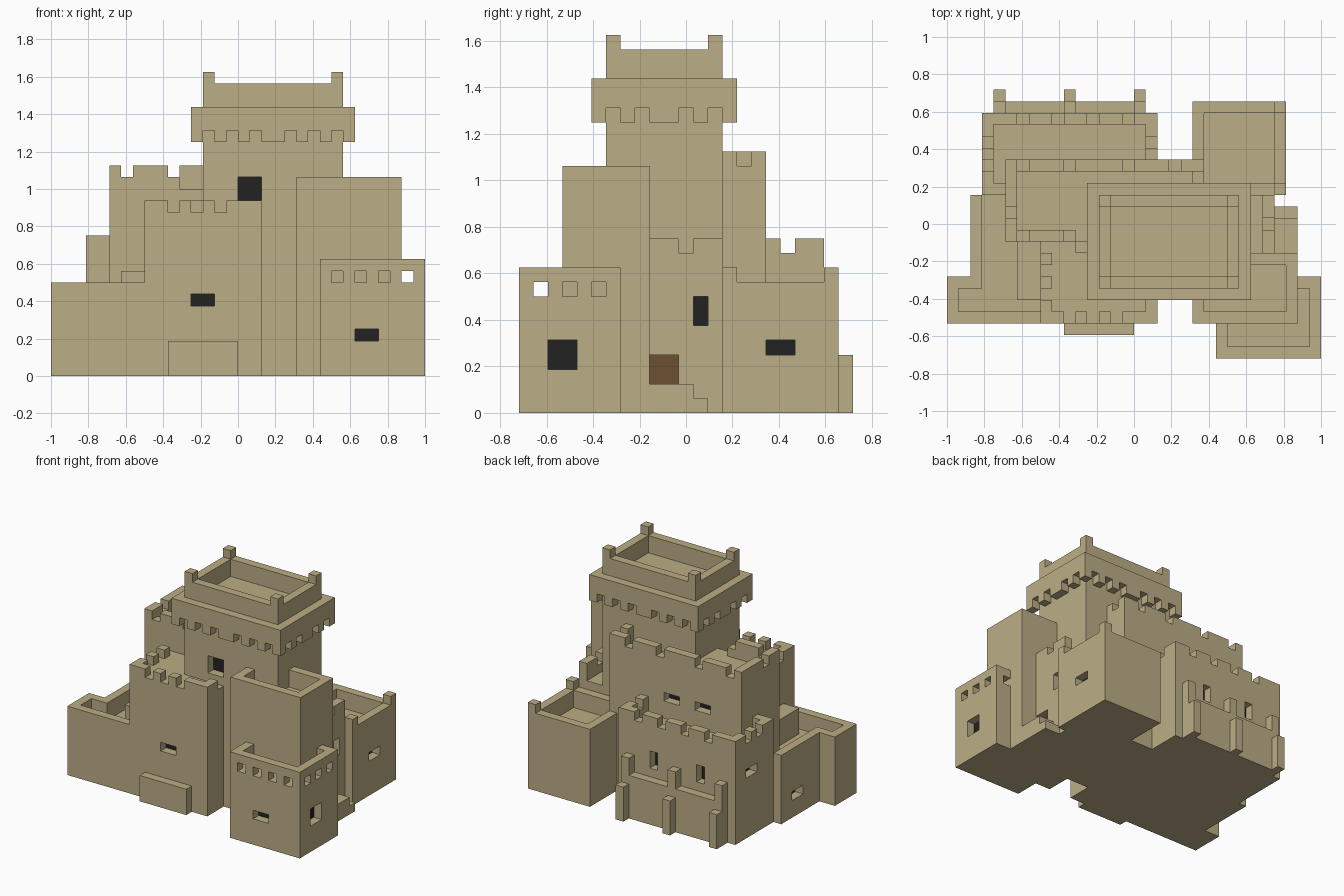
import bpy, bmesh
from mathutils import Vector

UNIT = 1 / 16          # size of one masonry block
DIRS = [Vector(d) for d in ((1, 0, 0), (-1, 0, 0), (0, 1, 0), (0, -1, 0), (0, 0, 1), (0, 0, -1))]

cube = bpy.data.objects.get("Cube")
if cube:
    bpy.data.objects.remove(cube)


def make_material(name, rgb):
    mat = bpy.data.materials.new(name)
    mat.use_nodes = True
    mat.diffuse_color = (*rgb, 1)
    mat.node_tree.nodes["Principled BSDF"].inputs["Base Color"].default_value = (*rgb, 1)
    return mat


MATERIALS = [make_material("sandstone", (0.497, 0.423, 0.235)),
             make_material("dark_opening", (0.016, 0.016, 0.016)),
             make_material("door_wood", (0.147, 0.082, 0.032))]
SAND, DARK, WOOD = range(len(MATERIALS))


def cells(x, y, z):
    return {(i, j, k) for i in range(*x) for j in range(*y) for k in range(*z)}


class Part:
    """A piece of blockwork: fill boxes, carve boxes, then build the outer skin."""

    def __init__(self, name, x, y, z):
        self.name, self.solid, self.openings = name, cells(x, y, z), {}

    def fill(self, x, y, z):
        self.solid |= cells(x, y, z)
        return self

    def carve(self, x, y, z):
        self.solid -= cells(x, y, z)
        return self

    def notch_x(self, starts, y, z):
        for s in starts:
            self.carve((s, s + 1), y, z)
        return self

    def notch_y(self, starts, x, z):
        for s in starts:
            self.carve(x, (s, s + 1), z)
        return self

    def window(self, facing, x, y, z, material=DARK):
        """Recess one block deep whose back face takes the given colour."""
        for c in cells(x, y, z):
            self.solid.discard(c)
            self.openings[c] = (facing, material)
        return self

    def build(self):
        bm = bmesh.new()
        for c in sorted(self.solid):
            centre = Vector(c) + Vector((0.5, 1, 0.5))
            for d in DIRS:
                beside = tuple(int(v) for v in Vector(c) + d)
                if beside in self.solid:
                    continue
                u = Vector((d.y, d.z, d.x))
                v = d.cross(u)
                corners = [(centre + (d + a * u + b * v) / 2) * UNIT
                           for a, b in ((-1, -1), (1, -1), (1, 1), (-1, 1))]
                face = bm.faces.new([bm.verts.new(p) for p in corners])
                facing, material = self.openings.get(beside, (None, SAND))
                if facing and Vector(facing) == d:
                    face.material_index = material
        bmesh.ops.remove_doubles(bm, verts=bm.verts, dist=UNIT / 100)
        bmesh.ops.dissolve_limit(bm, angle_limit=0.01, verts=bm.verts, edges=bm.edges,
                                 delimit={'MATERIAL'})
        mesh = bpy.data.meshes.new(self.name)
        bm.to_mesh(mesh)
        bm.free()
        for mat in MATERIALS:
            mesh.materials.append(mat)
        obj = bpy.data.objects.new(self.name, mesh)
        bpy.context.collection.objects.link(obj)


FRONT, BACK, LEFT, RIGHT = (0, -1, 0), (0, 1, 0), (1, 0, 0), (-1, 0, 0)

# Main keep with a sunken roof and corner posts
keep = Part("keep", (-3, 9), (-6, 2), (0, 25)).carve((-2, 8), (-5, 1), (23, 25))
for px in (-3, 8):
    for py in (-6, 1):
        keep.fill((px, px + 1), (py, py + 1), (25, 26))
keep.window(FRONT, (0, 2), (-6, -5), (15, 17)).build()

# Overhanging band with teeth along its lower edge
band = Part("keep_band", (-4, 10), (-7, 3), (20, 23)).carve((-3, 9), (-6, 2), (20, 23))
band.notch_x((-3, -1, 1, 4, 6, 8), (-7, 3), (20, 21))
band.notch_y((-6, -4, -1, 1), (-4, 10), (20, 21)).build()

# Great hall behind the keep
hall = Part("great_hall", (-11, 6), (-2, 5), (0, 18)).carve((-10, 5), (-1, 4), (16, 18))
hall.carve((-5, -3), (-2, -1), (16, 18))
hall.notch_x((-10, -6), (-2, -1), (17, 18)).notch_x((-10, -6, -1, 3), (4, 5), (17, 18))
hall.notch_y((0,), (-11, -10), (17, 18)).notch_y((3,), (5, 6), (17, 18))
hall.window(BACK, (-3, -1), (4, 5), (12, 13)).window(BACK, (-7, -5), (4, 5), (12, 13)).build()
Part("roof_step", (-5, -3), (-3, -2), (14, 15)).build()

# Gate block with battlements and a plinth at its foot
gate = Part("gate_block", (-8, 2), (-9, -2), (0, 15)).carve((-7, 1), (-8, -2), (14, 15))
gate.notch_x((-6, -4, -2), (-9, -8), (14, 15)).notch_y((-7, -5, -3), (-8, -7), (14, 15))
gate.notch_y((-7,), (1, 2), (14, 15))
gate.window(FRONT, (-4, -2), (-9, -8), (6, 7)).build()
Part("gate_plinth", (-6, 0), (-10, -9), (0, 3)).build()

# Walled terrace beside the gate block
terrace = Part("terrace", (-16, -8), (-9, -5), (0, 8)).fill((-14, -8), (-5, 2), (0, 8))
terrace.carve((-15, -8), (-8, -6), (6, 8)).carve((-13, -8), (-6, 2), (6, 8))
terrace.window(RIGHT, (-14, -13), (-2, 0), (2, 3)).build()
Part("terrace_step", (-10, -8), (-7, -2), (6, 9)).build()

# Rear wing with battlements
wing = Part("rear_wing", (-13, 2), (2, 9), (0, 12)).carve((-12, 1), (3, 8), (10, 12))
wing.notch_x((-10, -7, -4, -1), (8, 9), (11, 12))
wing.notch_y((4, 6), (-13, -12), (11, 12)).notch_y((6,), (1, 2), (11, 12))
for wx in (-9, -3):
    wing.window(BACK, (wx, wx + 1), (8, 9), (6, 8))
wing.window(RIGHT, (-13, -12), (5, 7), (7, 8)).build()

# Ledge and stepped buttresses along the rear wing
Part("rear_ledge", (-12, 1), (9, 10), (0, 5)).build()
for i, bx in enumerate((-12, -6, 0)):
    span = (bx, bx + 1)
    Part(f"buttress_{i + 1}", span, (9, 10), (0, 7)).fill(span, (10, 11), (0, 4)).build()

# Bastion in front of the keep
Part("bastion", (5, 14), (-9, -3), (0, 17)).carve((6, 13), (-8, -4), (15, 17)).build()

# Low corner tower with a row of loopholes
tower = Part("corner_tower", (7, 16), (-12, -5), (0, 10)).carve((8, 15), (-11, -6), (8, 10))
tower.notch_x((8, 10, 12, 14), (-12, -11), (8, 9)).notch_x((14,), (-6, -5), (8, 9))
tower.notch_y((-11, -9, -7), (15, 16), (8, 9)).notch_y((-11,), (7, 8), (8, 9))
tower.window(FRONT, (10, 12), (-12, -11), (3, 4))
tower.window(LEFT, (15, 16), (-10, -8), (3, 5)).build()

# Side wall with the door, and the steps leading to it
side = Part("side_wall", (5, 12), (-3, 2), (0, 12)).carve((5, 11), (-3, 2), (10, 12))
side.notch_y((-1,), (11, 12), (11, 12)).window(LEFT, (11, 12), (0, 1), (6, 8))
side.window(LEFT, (11, 12), (-3, -1), (2, 4), WOOD).build()
Part("door_steps", (12, 14), (-3, 0), (0, 2)).fill((12, 14), (0, 1), (0, 1)).build()

# Rear corner block with posts on its outer corners
block = Part("rear_block", (5, 13), (2, 10), (0, 9)).carve((6, 12), (3, 9), (7, 9))
for py in (2, 9):
    block.fill((12, 13), (py, py + 1), (9, 10))
block.window(LEFT, (12, 13), (5, 7), (4, 5)).build()
